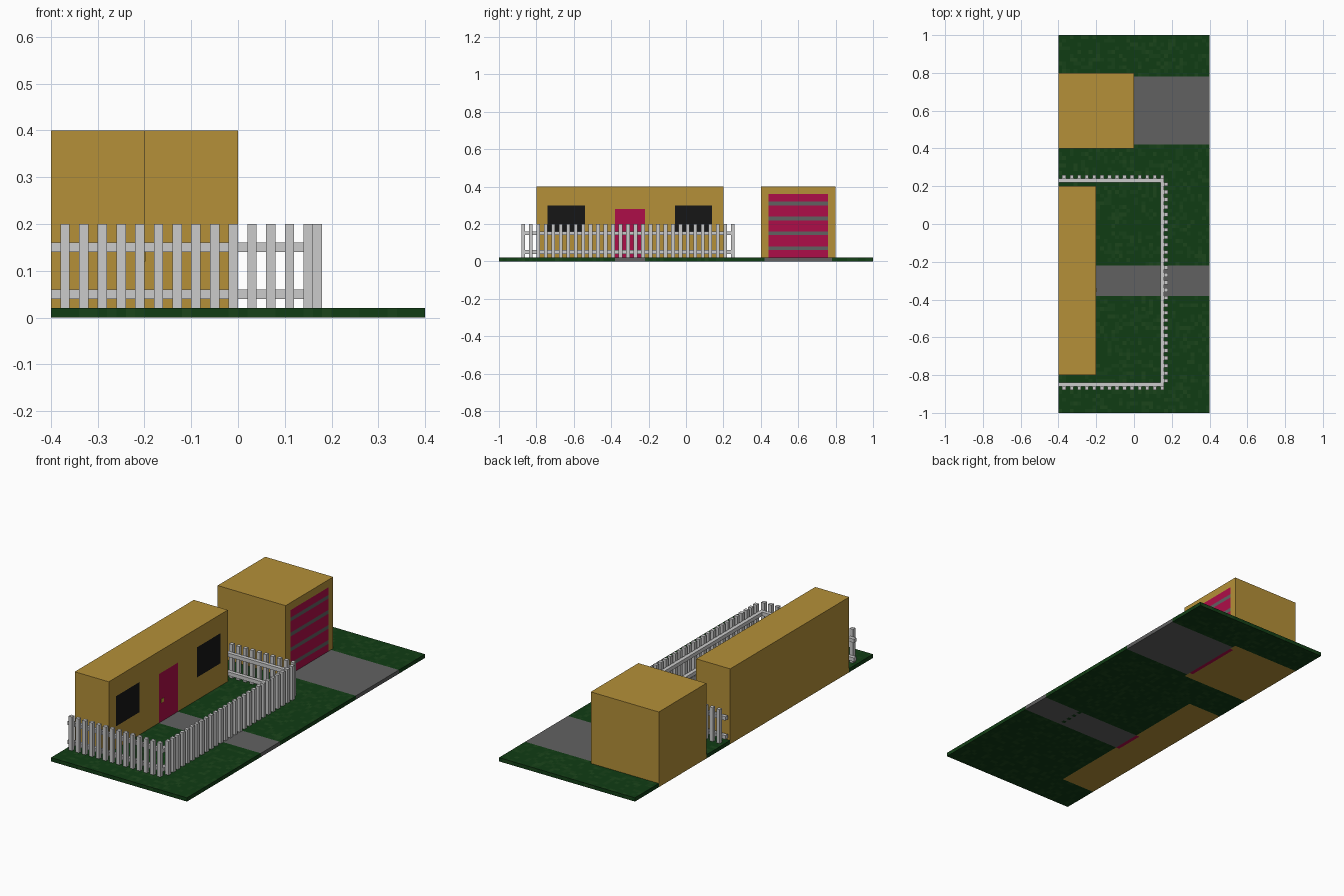
import bpy, bmesh, random
from mathutils import Matrix

if "Cube" in bpy.data.objects:
    bpy.data.objects.remove(bpy.data.objects["Cube"])

random.seed(4)
U = 0.02  # unit block size


def material(name, r, g, b):
    m = bpy.data.materials.new(name)
    m.diffuse_color = (r, g, b, 1)
    m.use_nodes = True
    m.node_tree.nodes["Principled BSDF"].inputs["Base Color"].default_value = m.diffuse_color
    return m


TAN = material("tan_wall", 0.46, 0.28, 0.04)
RED = material("red_door", 0.42, 0.004, 0.065)
BLACK = material("dark_glass", 0.008, 0.008, 0.008)
GOLD = material("gold", 0.55, 0.36, 0.04)
PAVING = material("paving", 0.12, 0.12, 0.12)
GREENS = [material("grass_%d" % i, 0.005 + 0.003 * i, 0.045 + 0.007 * i, 0.007 + 0.002 * i)
          for i in range(3)]


def add_object(name, bm, mats):
    mesh = bpy.data.meshes.new(name)
    bm.to_mesh(mesh)
    bm.free()
    ob = bpy.data.objects.new(name, mesh)
    for m in mats:
        mesh.materials.append(m)
    bpy.context.collection.objects.link(ob)
    return ob


def boxes(name, extents, mat=None):
    """One object from boxes given as (x0, x1, y0, y1, z0, z1)."""
    bm = bmesh.new()
    for x0, x1, y0, y1, z0, z1 in extents:
        mtx = (Matrix.Translation(((x0 + x1) / 2, (y0 + y1) / 2, (z0 + z1) / 2))
               @ Matrix.Diagonal((x1 - x0, y1 - y0, z1 - z0, 1)))
        bmesh.ops.create_cube(bm, size=1, matrix=mtx)
    return add_object(name, bm, [mat] if mat else [])


def slab(name, keep, mats):
    """Ground layer made of the blocks whose centre passes keep(x, y)."""
    bm = bmesh.new()
    bmesh.ops.create_grid(bm, x_segments=40, y_segments=100, size=1,
                          matrix=Matrix.Translation((0, 0, U)) @ Matrix.Diagonal((0.4, 1, 1, 1)))
    drop = [f for f in bm.faces if not keep(*f.calc_center_median().xy)]
    bmesh.ops.delete(bm, geom=drop, context='FACES')
    new = bmesh.ops.extrude_face_region(bm, geom=bm.faces[:], use_keep_orig=True)["geom"]
    for v in new:
        if isinstance(v, bmesh.types.BMVert):
            v.co.z = 0
    bmesh.ops.recalc_face_normals(bm, faces=bm.faces[:])
    for f in bm.faces:
        f.material_index = random.choices(range(len(mats)), [6, 2, 1][:len(mats)])[0]
    return add_object(name, bm, mats)


def building(name, extent, openings):
    """Tan block with shallow recesses (y0, y1, z0, z1) cut in its right wall."""
    body = boxes(name, [extent], TAN)
    x = extent[1]
    for i, (y0, y1, z0, z1) in enumerate(openings):
        low = z0 if z0 > 0 else -0.05
        cutter = boxes("%s_cutter_%d" % (name, i), [(x - U, x + 0.05, y0, y1, low, z1)], TAN)
        cutter.hide_render = True
        cutter.hide_viewport = True
        mod = body.modifiers.new("opening", 'BOOLEAN')
        mod.operation = 'DIFFERENCE'
        mod.solver = 'EXACT'
        mod.object = cutter


def inside(rect):
    return lambda x, y: rect[0] < x < rect[1] and rect[2] < y < rect[3]


# House with door and two windows
door = (-0.38, -0.22, 0, 0.28)
windows = [(-0.74, -0.54, 0.14, 0.30), (-0.06, 0.14, 0.14, 0.30)]
building("house", (-0.4, -0.2, -0.8, 0.2, 0, 0.4), [door] + windows)
boxes("front_door", [(-0.22, -0.2, *door)], RED)
boxes("windows", [(-0.22, -0.2, *w) for w in windows], BLACK)
boxes("door_knob", [(-0.215, -0.198, -0.36, -0.34, 0.12, 0.14)], GOLD)

# Garage with striped door
building("garage", (-0.4, 0, 0.4, 0.8, 0, 0.4), [(0.44, 0.76, 0, 0.36)])
boxes("garage_door_panels", [(-U, 0, 0.44, 0.76, max(0, 0.08 * i), min(0.36, 0.08 * i + 0.06))
                             for i in range(5)], RED)
boxes("garage_door_strips", [(-U, 0, 0.44, 0.76, 0.08 * i + 0.06, 0.08 * i + 0.08)
                             for i in range(4)], PAVING)

# Fence: pickets outside, two rails inside, on three sides
spots = [(0.16, -0.84 + 0.04 * i) for i in range(27)]
for y in (-0.88, 0.24):
    spots += [(-0.38 + 0.04 * i, y) for i in range(14)]
boxes("fence_pickets", [(x, x + U, y, y + U, U, 0.2) for x, y in spots])
rails = []
for z in (0.04, 0.14):
    rails += [(-0.4, 0.16, -0.86, -0.84, z, z + U),
              (-0.4, 0.16, 0.22, 0.24, z, z + U),
              (0.14, 0.16, -0.84, 0.22, z, z + U)]
boxes("fence_rails", rails)

# Ground: path with grass under the pickets, driveway and lawn
in_path = inside((-0.2, 0.4, -0.38, -0.22))
in_drive = inside((0, 0.4, 0.42, 0.78))
in_house = inside((-0.4, -0.2, -0.8, 0.2))
in_garage = inside((-0.4, 0, 0.4, 0.8))


def paved(x, y):
    picket = any(inside((px, px + U, py, py + U))(x, y) for px, py in spots)
    return in_path(x, y) and not picket


slab("path", paved, [PAVING])
boxes("driveway", [(0, 0.4, 0.42, 0.78, 0, U)], PAVING)
slab("lawn", lambda x, y: not (paved(x, y) or in_drive(x, y) or in_house(x, y)
                               or in_garage(x, y)), GREENS)
